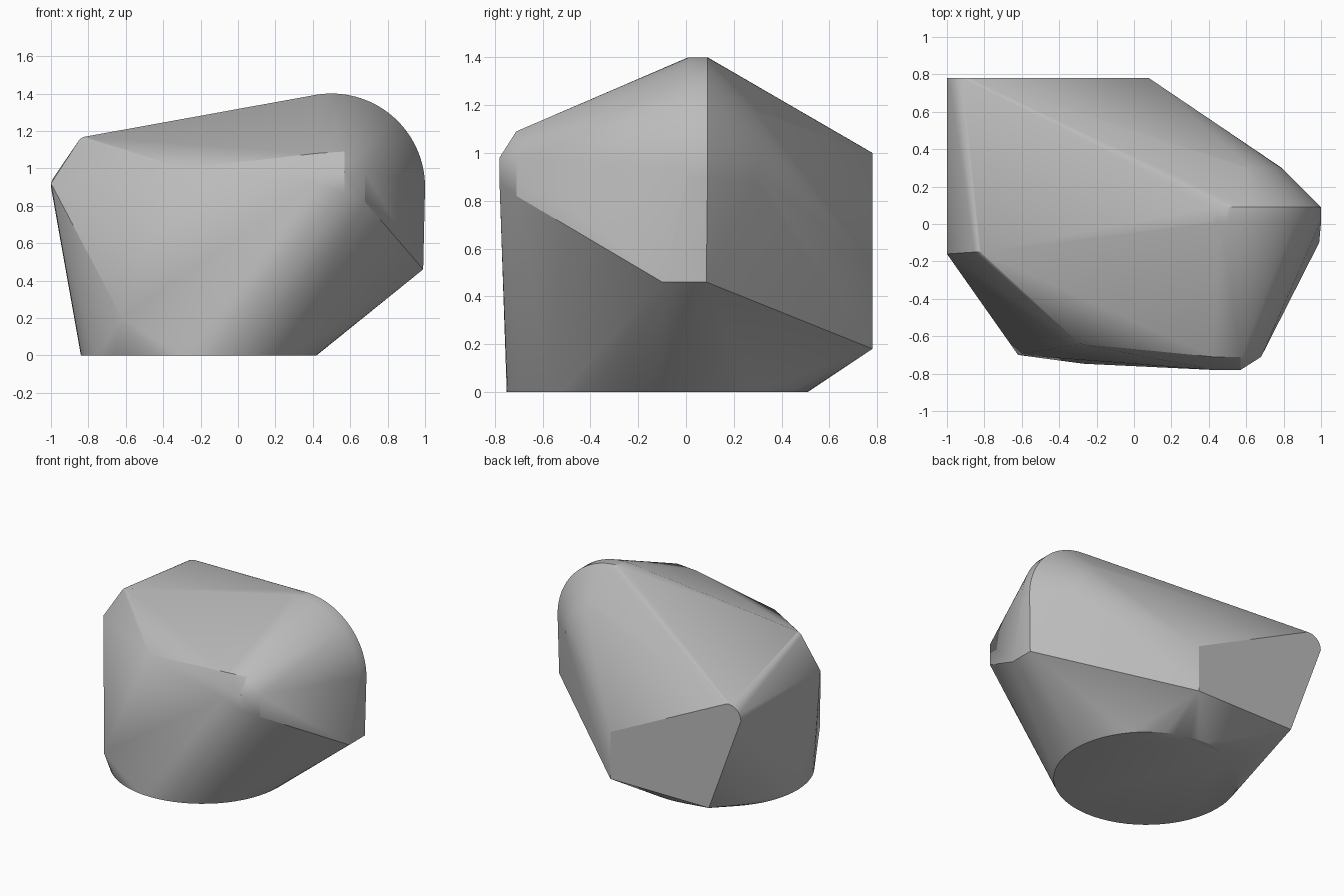
import bpy, bmesh, math

old = bpy.data.objects.get("Cube")
if old:
    bpy.data.objects.remove(old, do_unlink=True)


def arc(cx, cz, radius, y, start, end, steps):
    """Points of an upright arc lying in the plane of constant y."""
    angles = [math.radians(start + (end - start) * i / steps) for i in range(steps + 1)]
    return [(cx + radius * math.cos(a), y, cz + radius * math.sin(a)) for a in angles]


def ring(cx, cy, radius, steps):
    """Points of the flat round base."""
    angles = [math.tau * i / steps for i in range(steps)]
    return [(cx + radius * math.cos(a), cy + radius * math.sin(a), 0) for a in angles]


points = []

# Round foot
points += ring(-0.21, -0.12, 0.63, 64)

# Large rounded rim with a shallow straight band, and its lower lip
for y in (0.01, 0.09):
    points += arc(0.5, 0.9, 0.5, y, 0, 100, 32)
points += [(0.99, -0.1, 0.46), (0.99, 0.085, 0.46)]

# Smaller shoulder behind the rim
points += arc(0.49, 0.9, 0.3, 0.3, -5, 70, 10)

# Flat back panel with one rounded corner
points += arc(-0.9, 0.9, 0.1, 0.78, 80, 180, 10)
points += [(-0.735, 0.78, 0.18), (0.08, 0.78, 0.18), (0.08, 0.78, 0.53)]

# Upper side ridge
points += arc(-0.81, 1.12, 0.05, -0.15, 100, 150, 5)
points += [(-1, -0.16, 0.92)]

# Front side corners
points += [(-0.62, -0.7, 0.2), (-0.29, -0.64, 1.0)]

# Chamfered front knob
points += [(0.57, -0.71, 1.09), (0.42, -0.71, 1.08),
           (0.68, -0.71, 0.98), (0.68, -0.71, 0.82),
           (0.57, -0.78, 0.98), (0.57, -0.78, 0.87), (0.42, -0.78, 0.92)]

# Skin stretched over all the sections
bm = bmesh.new()
for p in points:
    bm.verts.new(p)
result = bmesh.ops.convex_hull(bm, input=bm.verts[:])
loose = [v for v in bm.verts if not v.link_faces]
bmesh.ops.delete(bm, geom=loose, context='VERTS')
bmesh.ops.dissolve_limit(bm, angle_limit=math.radians(0.5),
                         verts=bm.verts[:], edges=bm.edges[:])
bmesh.ops.recalc_face_normals(bm, faces=bm.faces[:])

mesh = bpy.data.meshes.new("faceted_hull")
bm.to_mesh(mesh)
bm.free()
hull = bpy.data.objects.new("faceted_hull", mesh)
bpy.context.collection.objects.link(hull)

# Plain grey finish
grey = bpy.data.materials.new("plain_grey")
grey.use_nodes = True
colour = (0.5, 0.5, 0.5, 1)
grey.diffuse_color = colour
grey.node_tree.nodes["Principled BSDF"].inputs["Base Color"].default_value = colour
mesh.materials.append(grey)

bpy.ops.object.select_all(action='DESELECT')
hull.select_set(True)
bpy.context.view_layer.objects.active = hull
bpy.ops.object.shade_smooth_by_angle(angle=math.radians(30))
